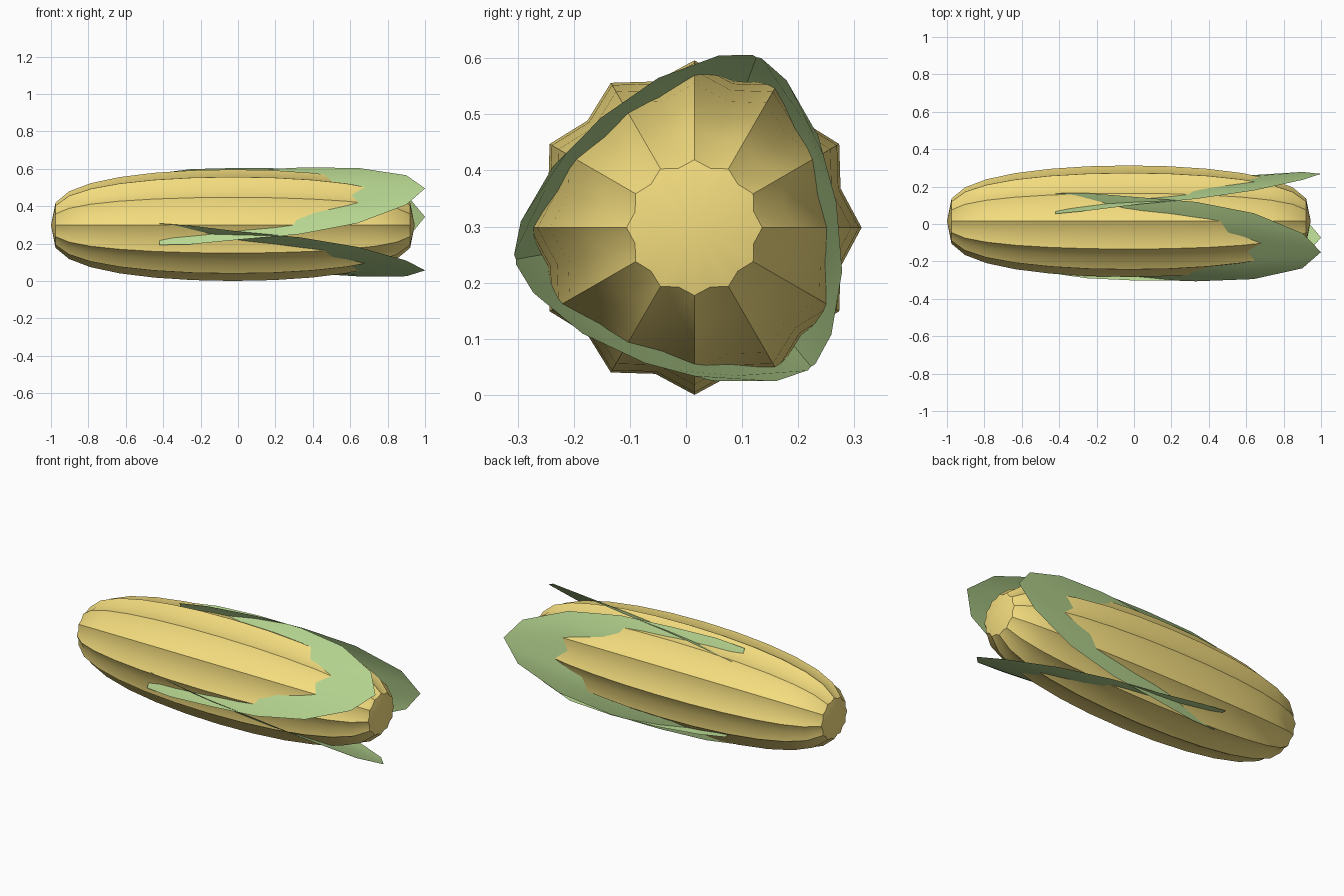
import bpy, bmesh
from math import cos, sin, pi, radians
from mathutils import Vector

if "Cube" in bpy.data.objects:
    bpy.data.objects.remove(bpy.data.objects["Cube"])

CY, CZ = 0.015, 0.298          # axis of the cob


def material(name, color):
    m = bpy.data.materials.new(name)
    m.diffuse_color = color
    m.use_nodes = True
    m.node_tree.nodes["Principled BSDF"].inputs["Base Color"].default_value = m.diffuse_color
    return m


def polar(x, r, a):
    return Vector((x, CY + r * cos(a), CZ + r * sin(a)))


def finish(bm, name, mat, angle):
    mesh = bpy.data.meshes.new(name)
    bm.to_mesh(mesh)
    bm.free()
    ob = bpy.data.objects.new(name, mesh)
    bpy.context.collection.objects.link(ob)
    mesh.materials.append(mat)
    bpy.ops.object.select_all(action='DESELECT')
    ob.select_set(True)
    bpy.context.view_layer.objects.active = ob
    bpy.ops.object.shade_smooth_by_angle(angle=radians(angle))
    return ob


yellow = material("kernel_yellow", (0.90, 0.72, 0.21, 1))
green = material("husk_green", (0.47, 0.67, 0.28, 1))

# Cob: fluted blunt ellipsoid with 12 ridges
RINGS, SIDES, HALF, MID = 14, 24, 0.9725, -0.0275
bm = bmesh.new()
rings = []
for i in range(1, RINGS):
    t = pi * i / RINGS
    r = 0.298 * sin(t) ** 0.6
    rings.append([bm.verts.new(polar(MID - HALF * cos(t),
                                     r * (0.905 if j % 2 else 1),
                                     2 * pi * j / SIDES))
                  for j in range(SIDES)])
for a, b in zip(rings, rings[1:]):
    for j in range(SIDES):
        k = (j + 1) % SIDES
        bm.faces.new((a[j], a[k], b[k], b[j]))
for ring, x in ((rings[0], MID - HALF), (rings[-1], MID + HALF)):
    tip = bm.verts.new((x, CY, CZ))
    for j in range(SIDES):
        bm.faces.new((ring[j], ring[(j + 1) % SIDES], tip))
bmesh.ops.recalc_face_normals(bm, faces=bm.faces)
finish(bm, "cob", yellow, 30)

# Husk leaves: pointed shells, margins curling off the cob
# stations: x, centre radius, half angle in degrees
STATIONS = [(0.90, 0.250, 26.5), (0.64, 0.229, 48), (0.33, 0.205, 58.5),
            (0.03, 0.179, 63.5), (-0.25, 0.136, 69.5), (-0.42, 0.10, 72)]
ACROSS = 8
for n in range(3):
    mid = radians(130 + 120 * n)
    bm = bmesh.new()
    tip = bm.verts.new(polar(1.0, 0.257, mid))
    rows = []
    for x, c, half in STATIONS:
        row = []
        for j in range(ACROSS + 1):
            p = radians(half) * (2 * j / ACROSS - 1)
            row.append(bm.verts.new(polar(x, c + 0.115 * p * p, mid + p)))
        rows.append(row)
    for j in range(ACROSS):
        bm.faces.new((tip, rows[0][j], rows[0][j + 1]))
        for a, b in zip(rows, rows[1:]):
            bm.faces.new((a[j], b[j], b[j + 1], a[j + 1]))
    bmesh.ops.recalc_face_normals(bm, faces=bm.faces)
    finish(bm, f"husk_leaf_{n + 1}", green, 40)
